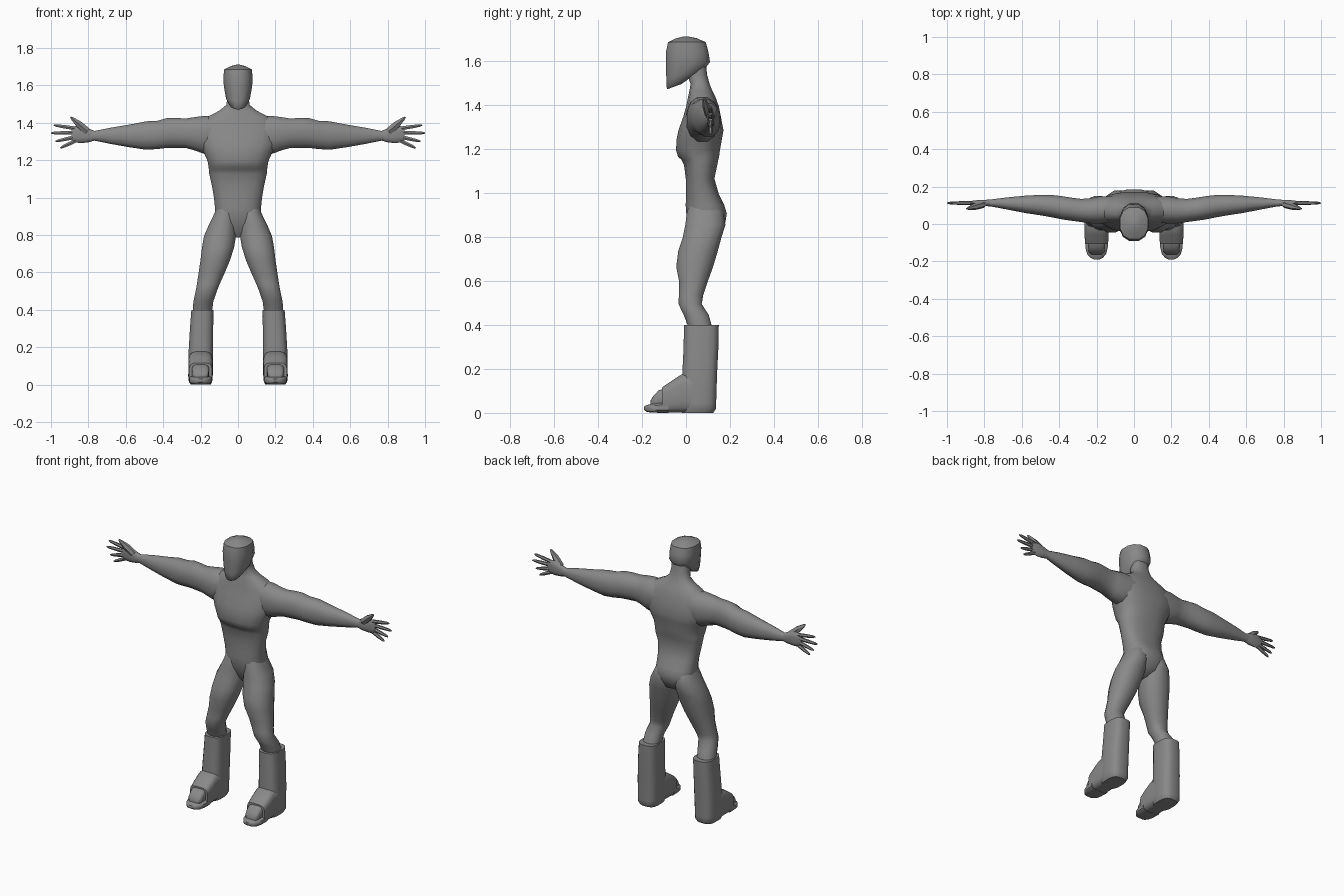
import bpy, math
from mathutils import Vector

grey = bpy.data.materials.new("plain_grey")
grey.diffuse_color = (0.25, 0.25, 0.25, 1)


def loft(name, rings, n=12, power=1.0, mirror=True, angle=50):
    """Skin rings of (centre, half-axis u, half-axis v) with closed ends."""
    verts, faces = [], []
    for c, u, v in rings:
        c, u, v = Vector(c), Vector(u), Vector(v)
        for i in range(n):
            t = 2 * math.pi * (i + 0.5) / n
            a, b = math.cos(t), math.sin(t)
            a = math.copysign(abs(a) ** power, a)
            b = math.copysign(abs(b) ** power, b)
            verts.append(c + u * a + v * b)
    for r in range(len(rings) - 1):
        for i in range(n):
            j = (i + 1) % n
            faces.append((r * n + i, r * n + j, r * n + n + j, r * n + n + i))
    faces.append(tuple(reversed(range(n))))
    faces.append(tuple(range((len(rings) - 1) * n, len(rings) * n)))
    me = bpy.data.meshes.new(name)
    me.from_pydata(verts, [], faces)
    me.materials.append(grey)
    # consistent outward normals
    import bmesh
    bm = bmesh.new()
    bm.from_mesh(me)
    bmesh.ops.recalc_face_normals(bm, faces=bm.faces)
    bm.to_mesh(me)
    bm.free()
    me.shade_smooth()
    me.set_sharp_from_angle(angle=math.radians(angle))
    ob = bpy.data.objects.new(name, me)
    bpy.context.collection.objects.link(ob)
    if mirror:
        ob.modifiers.new("mirror", 'MIRROR')
    return ob


def level(z, x0, x1, y0, y1, tilt=0.0):
    """Horizontal ring; tilt raises the back edge."""
    return (((x0 + x1) / 2, (y0 + y1) / 2, z),
            ((x1 - x0) / 2, 0, 0), (0, (y1 - y0) / 2, tilt))


def across(x, y0, y1, z0, z1):
    """Ring facing along x."""
    return ((x, (y0 + y1) / 2, (z0 + z1) / 2), (0, (y1 - y0) / 2, 0), (0, 0, (z1 - z0) / 2))


def along(y, x0, x1, z0, z1):
    """Ring facing along y."""
    return (((x0 + x1) / 2, y, (z0 + z1) / 2), ((x1 - x0) / 2, 0, 0), (0, 0, (z1 - z0) / 2))


# torso from crotch to neck: height, half width, front, back
torso = [(0.79, .03, .05, .10), (0.82, .085, .03, .155), (0.87, .118, .01, .18),
         (0.91, .126, 0, .187), (0.95, .125, -.003, .175), (1.0, .13, 0, .15),
         (1.07, .142, -.002, .13), (1.13, .156, -.01, .143), (1.155, .158, -.022, .148),
         (1.17, .16, -.038, .152), (1.2, .165, -.047, .156), (1.25, .188, -.044, .165),
         (1.29, .205, -.036, .172), (1.35, .215, -.014, .16), (1.40, .205, .0, .15),
         (1.44, .16, .008, .135), (1.47, .10, .015, .12), (1.5, .064, .02, .108),
         (1.54, .056, .005, .097), (1.6, .054, 0, .09)]
loft("torso", [level(z, -w, w, f, b) for z, w, f, b in torso],
     n=16, power=0.8, mirror=False)

# head with a low pointed chin
head = [(1.488, .028, -.086, -.02, .012), (1.507, .047, -.089, .03, .028),
        (1.54, .066, -.092, .08, .018), (1.6, .078, -.094, .112, 0),
        (1.645, .08, -.094, .105, 0), (1.69, .077, -.084, .092, 0),
        (1.708, .04, -.045, .05, 0), (1.716, .008, -.01, .01, 0)]
loft("head", [level(z, -w, w, f, b, t) for z, w, f, b, t in head],
     n=12, power=0.85, mirror=False)

# legs: height, inner x, outer x, front, back
leg = [(.97, .02, .11, .02, .14), (.92, .008, .128, .002, .172), (.86, .006, .158, -.006, .182),
       (.8, .008, .184, -.018, .163), (.74, .018, .195, -.038, .147),
       (.67, .04, .203, -.047, .126), (.6, .07, .213, -.033, .10),
       (.54, .097, .222, -.034, .08), (.5, .113, .229, -.036, .073),
       (.45, .13, .24, -.012, .105), (.38, .14, .245, .015, .125)]
loft("leg", [level(*r) for r in leg], n=12, power=0.88)

# arms: distance out, front, back, bottom, top
arm = [(.10, .01, .15, 1.25, 1.44), (.18, .0, .15, 1.235, 1.445), (.235, .002, .14, 1.255, 1.437),
       (.28, .008, .136, 1.268, 1.43), (.33, .015, .142, 1.268, 1.433), (.38, .022, .15, 1.268, 1.432),
       (.43, .032, .156, 1.262, 1.418), (.49, .043, .158, 1.258, 1.415),
       (.58, .057, .153, 1.272, 1.397), (.68, .077, .143, 1.29, 1.38),
       (.765, .093, .132, 1.308, 1.362), (.79, .095, .13, 1.308, 1.363)]
loft("arm", [across(*r) for r in arm], n=12, power=0.9)

# palm
palm = [(.765, .096, .13, 1.31, 1.36), (.80, .094, .13, 1.30, 1.375),
        (.84, .096, .128, 1.296, 1.388), (.875, .1, .123, 1.30, 1.386),
        (.89, .104, .12, 1.312, 1.38)]
loft("palm", [across(*r) for r in palm], n=10, power=0.8)


def digit(name, a, b, ra, rb):
    """Tapered finger in the hand plane."""
    a, b = Vector(a), Vector(b)
    d = (b - a).normalized()
    v = Vector((0, 1, 0))
    u = d.cross(v).normalized()
    stops = [(0, ra), (.5, ra * .95), (.88, rb), (1, rb * .45)]
    loft(name, [(a.lerp(b, t), u * r, v * r * .9) for t, r in stops], n=6)


fingers = [("index_finger", 1.374, .985, 1.392), ("middle_finger", 1.352, 1.0, 1.35),
           ("ring_finger", 1.33, .975, 1.305), ("little_finger", 1.31, .95, 1.27)]
for name, z0, x1, z1 in fingers:
    digit(name, (.865, .112, z0), (x1, .112, z1), .0115, .008)
digit("thumb", (.805, .105, 1.358), (.895, .082, 1.435), .022, .01)

# boot shaft down to the heel
shaft = [(.405, .13, .25, -.01, .15), (.3, .132, .258, -.012, .148), (.18, .132, .265, -.018, .142),
         (.05, .135, .267, -.02, .138), (.025, .136, .265, -.02, .138), (.005, .145, .255, -.02, .125)]
loft("boot_shaft", [level(*r) for r in shaft], n=16, power=0.65)

# sloping foot
foot = [(.09, .136, .264, .006, .18), (-.018, .134, .266, .006, .182),
        (-.06, .135, .265, .006, .155), (-.108, .138, .262, .006, .122)]
loft("boot_foot", [along(*r) for r in foot], n=16, power=0.5, angle=40)

# toe block set in the opening
toe = [(-.09, .152, .248, .03, .118), (-.125, .154, .246, .03, .108),
       (-.15, .158, .242, .03, .08), (-.162, .17, .23, .03, .06)]
loft("toe_block", [along(*r) for r in toe], n=12, power=0.5, angle=40)

# sole lip under the toe
sole = [(-.08, .137, .263, .005, .055), (-.125, .139, .261, .005, .052),
        (-.16, .148, .252, .006, .046), (-.18, .165, .235, .01, .04), (-.19, .185, .215, .018, .035)]
loft("toe_sole", [along(*r) for r in sole], n=12, power=0.55, angle=40)

# rest the soles on the ground
for ob in bpy.context.scene.objects:
    ob.location.z = -0.005
